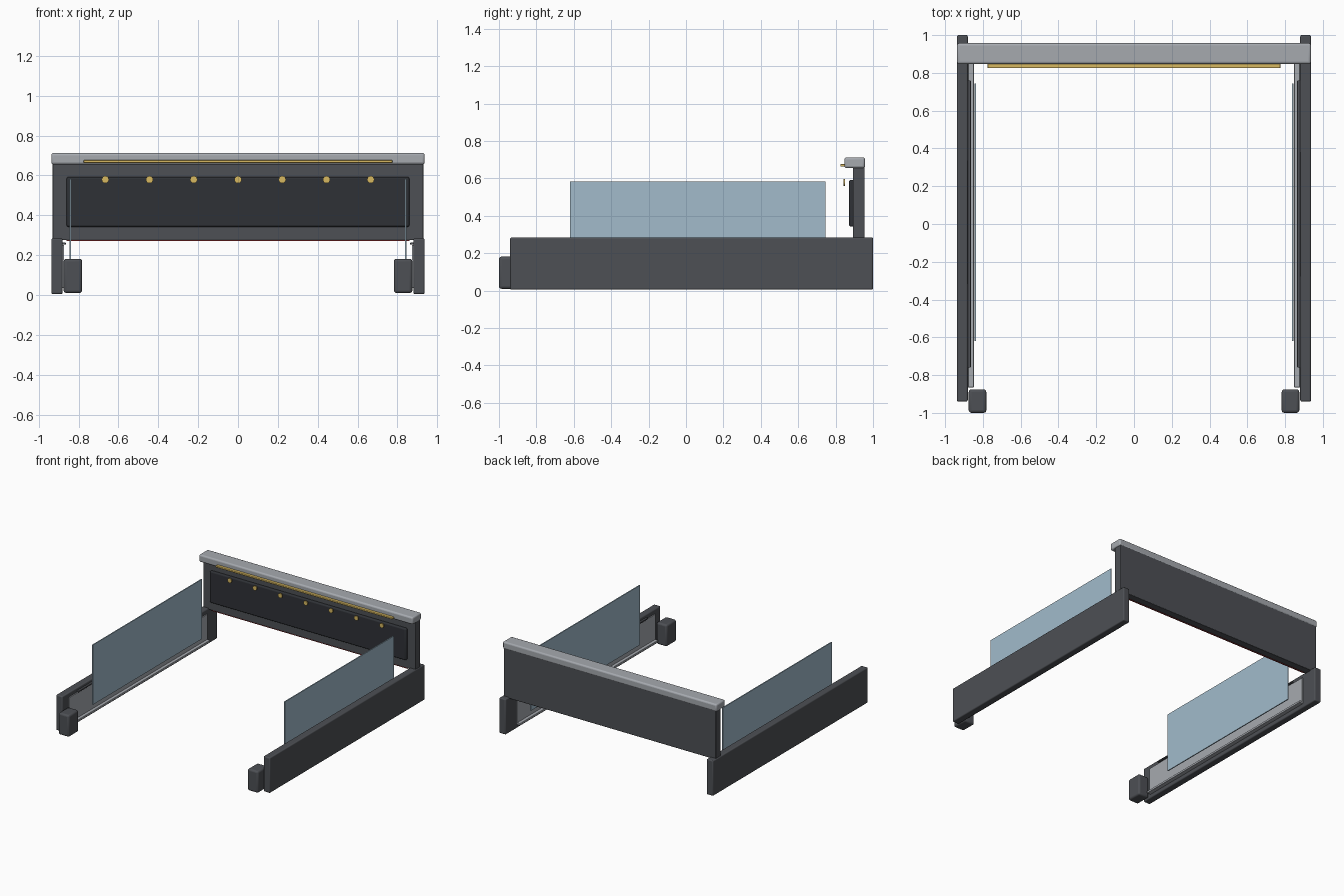
import bpy
import math

if "Cube" in bpy.data.objects:
    bpy.data.objects.remove(bpy.data.objects["Cube"])


def material(name, color):
    m = bpy.data.materials.new(name)
    m.diffuse_color = color
    m.use_nodes = True
    m.node_tree.nodes["Principled BSDF"].inputs["Base Color"].default_value = m.diffuse_color
    return m


dark = material("dark_grey", (0.075, 0.08, 0.09, 1))
black = material("near_black", (0.028, 0.031, 0.037, 1))
silver = material("silver", (0.38, 0.40, 0.43, 1))
gold = material("warm_gold", (0.68, 0.48, 0.12, 1))
glass = material("blue_glass", (0.36, 0.50, 0.60, 0.8))
red = material("dark_red", (0.2, 0.02, 0.02, 1))


def box(name, x, y, z, mat, bevel=0.0):
    """Box from (min, max) ranges, with optional rounded edges."""
    bpy.ops.mesh.primitive_cube_add(
        size=1, location=[(r[0] + r[1]) / 2 for r in (x, y, z)])
    ob = bpy.context.object
    ob.name = name
    ob.scale = [r[1] - r[0] for r in (x, y, z)]
    bpy.ops.object.transform_apply(location=False, rotation=False, scale=True)
    ob.data.materials.append(mat)
    if bevel:
        b = ob.modifiers.new("bevel", 'BEVEL')
        b.width = bevel
        b.segments = 3
        bpy.ops.object.shade_smooth_by_angle()
    return ob


def pair(name, x, y, z, mat, bevel=0.0):
    """Matching boxes on the right and left."""
    box("right_" + name, x, y, z, mat, bevel)
    box("left_" + name, (-x[1], -x[0]), y, z, mat, bevel)


# Side rails and front end blocks
pair("side_rail", (0.88, 0.937), (-0.94, 1.0), (0.005, 0.285), dark, 0.008)
pair("front_block", (0.782, 0.875), (-1.0, -0.875), (0.01, 0.182), dark, 0.014)

# Inner lining, ledge and upper strip of each rail
pair("rail_lining", (0.873, 0.882), (-0.865, 0.865), (0.04, 0.25), silver)
pair("rail_ledge", (0.848, 0.882), (-0.865, 0.865), (0.035, 0.052), silver, 0.003)
pair("rail_strip", (0.864, 0.882), (-0.76, 0.76), (0.253, 0.264), dark, 0.003)

# Glass side panes
pair("glass_pane", (0.837, 0.845), (-0.62, 0.745), (0.11, 0.583), glass)

# Rear panel with padded inset, cap and trims
box("rear_panel", (-0.93, 0.93), (0.892, 0.955), (0.275, 0.665), dark, 0.005)
box("rear_inset", (-0.86, 0.86), (0.872, 0.90), (0.342, 0.593), black, 0.01)
box("rear_cap", (-0.937, 0.937), (0.847, 0.957), (0.655, 0.713), silver, 0.012)
box("lower_trim", (-0.86, 0.86), (0.894, 0.902), (0.270, 0.276), red)
box("light_strip", (-0.775, 0.775), (0.825, 0.85), (0.663, 0.677), gold, 0.004)

# Row of small round lamps in front of the inset
for i in range(7):
    bpy.ops.mesh.primitive_cylinder_add(
        vertices=24, radius=0.018, depth=0.008,
        location=((i - 3) * 0.222, 0.847, 0.579), rotation=(math.pi / 2, 0, 0))
    ob = bpy.context.object
    ob.name = f"lamp_{i + 1}"
    ob.data.materials.append(gold)
    bpy.ops.object.shade_smooth_by_angle()
